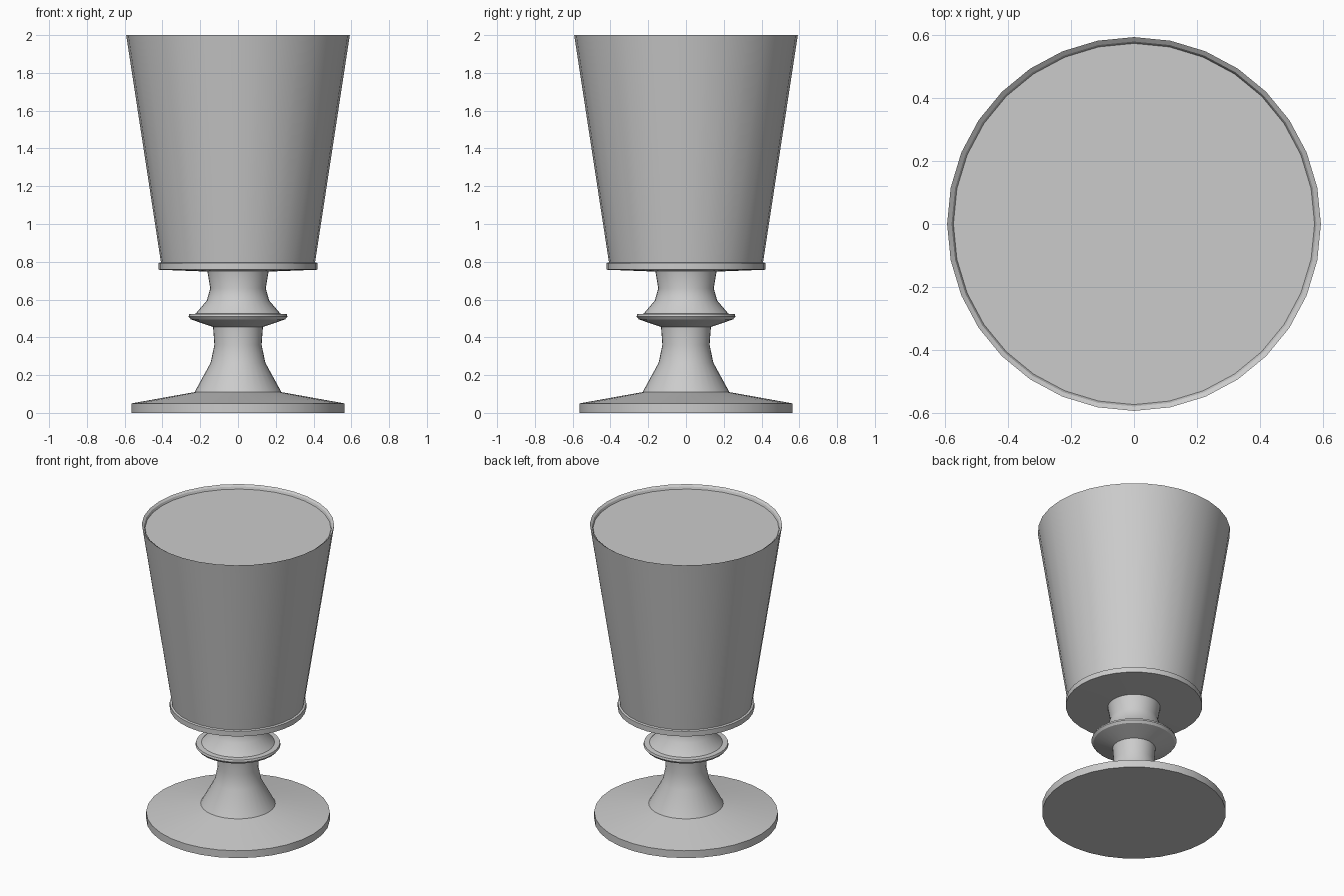
import bpy, bmesh
from math import cos, sin, tau, radians

if "Cube" in bpy.data.objects:
    bpy.data.objects.remove(bpy.data.objects["Cube"])

SIDES = 32


def lathe(name, profile):
    """Revolve (radius, height) points about z; radius 0 closes to a pole."""
    bm = bmesh.new()
    rings = []
    for r, z in profile:
        if r == 0:
            rings.append([bm.verts.new((0, 0, z))] * SIDES)
        else:
            rings.append([bm.verts.new((r * cos(tau * i / SIDES), r * sin(tau * i / SIDES), z))
                          for i in range(SIDES)])
    for low, high in zip(rings, rings[1:]):
        for i in range(SIDES):
            j = (i + 1) % SIDES
            bm.faces.new(dict.fromkeys((low[i], low[j], high[j], high[i])))
    bmesh.ops.recalc_face_normals(bm, faces=bm.faces)
    mesh = bpy.data.meshes.new(name)
    bm.to_mesh(mesh)
    bm.free()
    obj = bpy.data.objects.new(name, mesh)
    bpy.context.collection.objects.link(obj)
    bpy.ops.object.select_all(action='DESELECT')
    obj.select_set(True)
    bpy.context.view_layer.objects.active = obj
    bpy.ops.object.shade_smooth_by_angle(angle=radians(30))
    return obj


# Foot, stem with collar, bowl and the filled surface just under the rim
lathe("goblet", [
    (0, 0), (0.565, 0), (0.565, 0.05), (0.23, 0.11),       # foot
    (0.145, 0.265), (0.125, 0.36), (0.132, 0.455),         # lower stem
    (0.25, 0.495), (0.262, 0.51), (0.258, 0.523),          # collar
    (0.225, 0.525), (0.165, 0.595), (0.147, 0.66), (0.162, 0.748),  # upper stem
    (0.42, 0.758), (0.42, 0.793), (0.408, 0.797),          # band under the bowl
    (0.592, 2.0), (0.578, 1.99), (0.572, 1.975), (0, 1.975),  # wall, rim, fill
])
